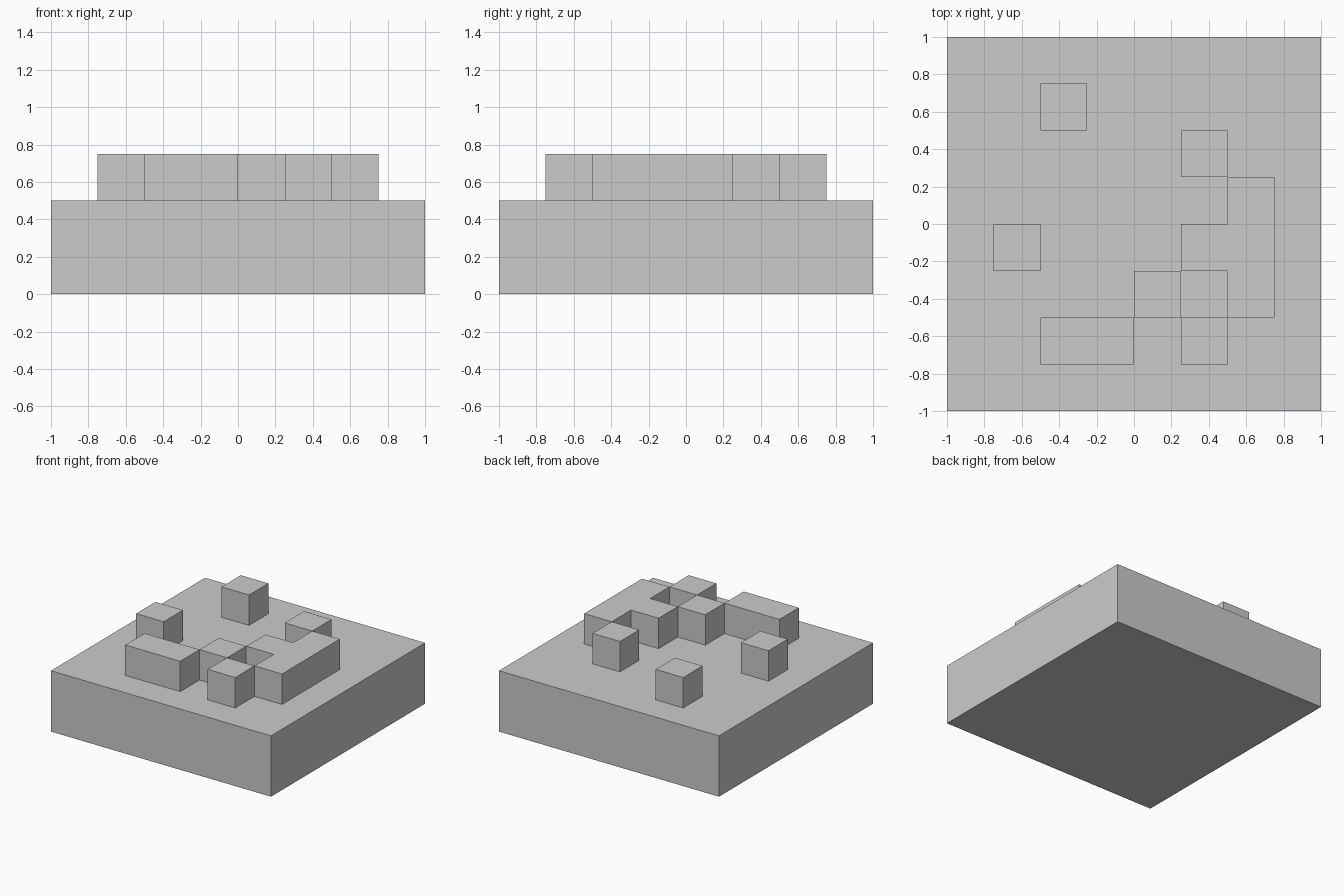
import bpy
import bmesh

if "Cube" in bpy.data.objects:
    bpy.data.objects.remove(bpy.data.objects["Cube"])

CELL = 0.25
SLAB_HEIGHT = 0.5
BLOCK_HEIGHT = 0.25

# Raised cells on the 8 x 8 board, first row is the back
PATTERN = [
    "........",
    "..#.....",
    ".....#..",
    "......#.",
    ".#...##.",
    "....#.#.",
    "..##.#..",
    "........",
]

bm = bmesh.new()

# Slab: gridded top, walls pulled down from its rim, one bottom face
bmesh.ops.create_grid(bm, x_segments=8, y_segments=8, size=1)
bmesh.ops.translate(bm, verts=bm.verts[:], vec=(0, 0, SLAB_HEIGHT))
rim = [e for e in bm.edges if e.is_boundary]
walls = bmesh.ops.extrude_edge_only(bm, edges=rim)["geom"]
low = [g for g in walls if isinstance(g, bmesh.types.BMVert)]
bmesh.ops.translate(bm, verts=low, vec=(0, 0, -SLAB_HEIGHT))
bmesh.ops.contextual_create(bm, geom=[e for e in bm.edges if e.is_boundary])
bmesh.ops.recalc_face_normals(bm, faces=bm.faces[:])


def is_raised(face):
    c = face.calc_center_median()
    if face.normal.z < 0.9 or c.z < SLAB_HEIGHT - 0.01:
        return False
    col = int((c.x + 1) / CELL)
    row = int((1 - c.y) / CELL)
    return PATTERN[row][col] == "#"


# Raised blocks: marked cells extruded upwards
bm.normal_update()
cells = [f for f in bm.faces if is_raised(f)]
tops = bmesh.ops.extrude_face_region(bm, geom=cells)["geom"]
top_verts = [g for g in tops if isinstance(g, bmesh.types.BMVert)]
bmesh.ops.translate(bm, verts=top_verts, vec=(0, 0, BLOCK_HEIGHT))
leftover = [f for f in cells if f.is_valid and f.calc_center_median().z < SLAB_HEIGHT + 0.01]
if leftover:
    bmesh.ops.delete(bm, geom=leftover, context="FACES")

mesh = bpy.data.meshes.new("board_with_raised_cells")
bm.to_mesh(mesh)
bm.free()
board = bpy.data.objects.new("board_with_raised_cells", mesh)
bpy.context.collection.objects.link(board)
